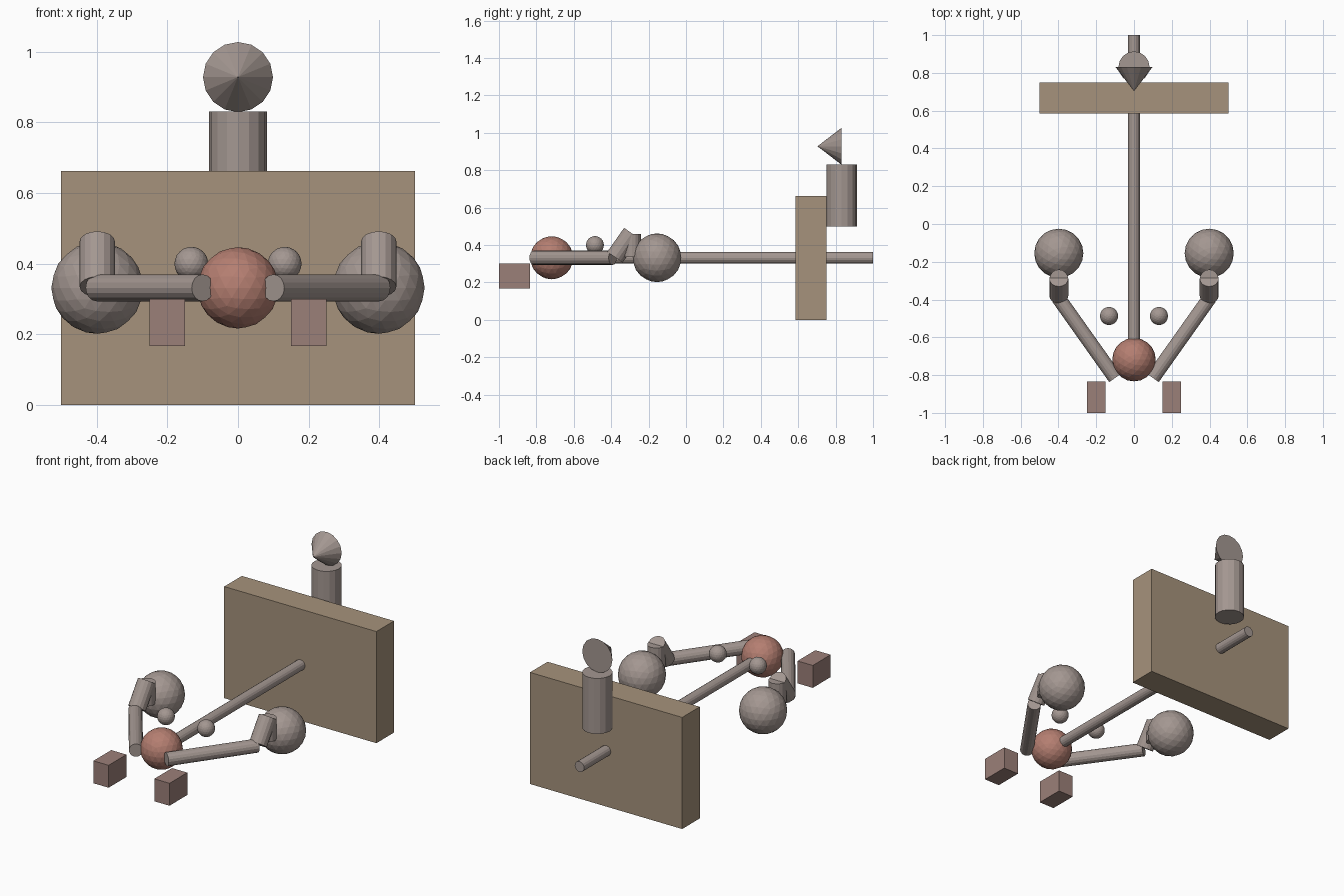
import bpy
from mathutils import Vector

if "Cube" in bpy.data.objects:
    bpy.data.objects.remove(bpy.data.objects["Cube"])

SIDES = 16


def material(name, rgb):
    m = bpy.data.materials.new(name)
    m.diffuse_color = (*rgb, 1)
    m.use_nodes = True
    m.node_tree.nodes["Principled BSDF"].inputs["Base Color"].default_value = m.diffuse_color
    return m


RED = material("clay_red", (0.46, 0.21, 0.165))
TAN = material("tan", (0.38, 0.29, 0.2))
PINK = material("dusty_pink", (0.33, 0.215, 0.19))
STONE = material("warm_grey", (0.37, 0.31, 0.285))


def finish(name, mat):
    ob = bpy.context.object
    ob.name = name
    ob.data.materials.append(mat)
    return ob


def box(name, lo, hi, mat):
    lo, hi = Vector(lo), Vector(hi)
    bpy.ops.mesh.primitive_cube_add(size=1, location=(lo + hi) / 2)
    bpy.context.object.scale = hi - lo
    return finish(name, mat)


def ball(name, loc, r, mat):
    bpy.ops.mesh.primitive_ico_sphere_add(subdivisions=3, radius=r, location=loc)
    return finish(name, mat)


def rod(name, a, b, r, mat, r2=None):
    a, b = Vector(a), Vector(b)
    d = b - a
    bpy.ops.mesh.primitive_cone_add(
        vertices=SIDES, radius1=r, radius2=r if r2 is None else r2,
        depth=d.length, location=(a + b) / 2,
        rotation=d.to_track_quat('Z', 'Y').to_euler())
    return finish(name, mat)


# Central board, long pole and front ball
box("back_board", (-0.5, 0.585, 0), (0.5, 0.75, 0.663), TAN)
rod("long_pole", (0, -0.70, 0.332), (0, 1.0, 0.332), 0.031, STONE)
ball("front_ball", (0, -0.718, 0.332), 0.115, RED)

# Upright post with pointed cone on top
rod("rear_post", (0, 0.832, 0.5), (0, 0.832, 0.83), 0.082, STONE)
rod("post_cone", (0, 0.832, 0.928), (0, 0.703, 0.928), 0.099, STONE, 0)

# Paired side parts
for side, s in (("left", -1), ("right", 1)):
    ball(f"{side}_large_ball", (0.398 * s, -0.155, 0.332), 0.13, STONE)
    ball(f"{side}_small_ball", (0.132 * s, -0.487, 0.4), 0.048, STONE)
    xs = sorted((0.15 * s, 0.25 * s))
    box(f"{side}_front_block", (xs[0], -1.0, 0.167), (xs[1], -0.833, 0.3), PINK)
    rod(f"{side}_forearm", (0.4 * s, -0.392, 0.332), (0.1 * s, -0.815, 0.332), 0.038, STONE)
    rod(f"{side}_elbow", (0.398 * s, -0.38, 0.335), (0.398 * s, -0.29, 0.463), 0.05, STONE)
    rod(f"{side}_upper_arm", (0.398 * s, -0.29, 0.335), (0.398 * s, -0.29, 0.46), 0.049, STONE)
